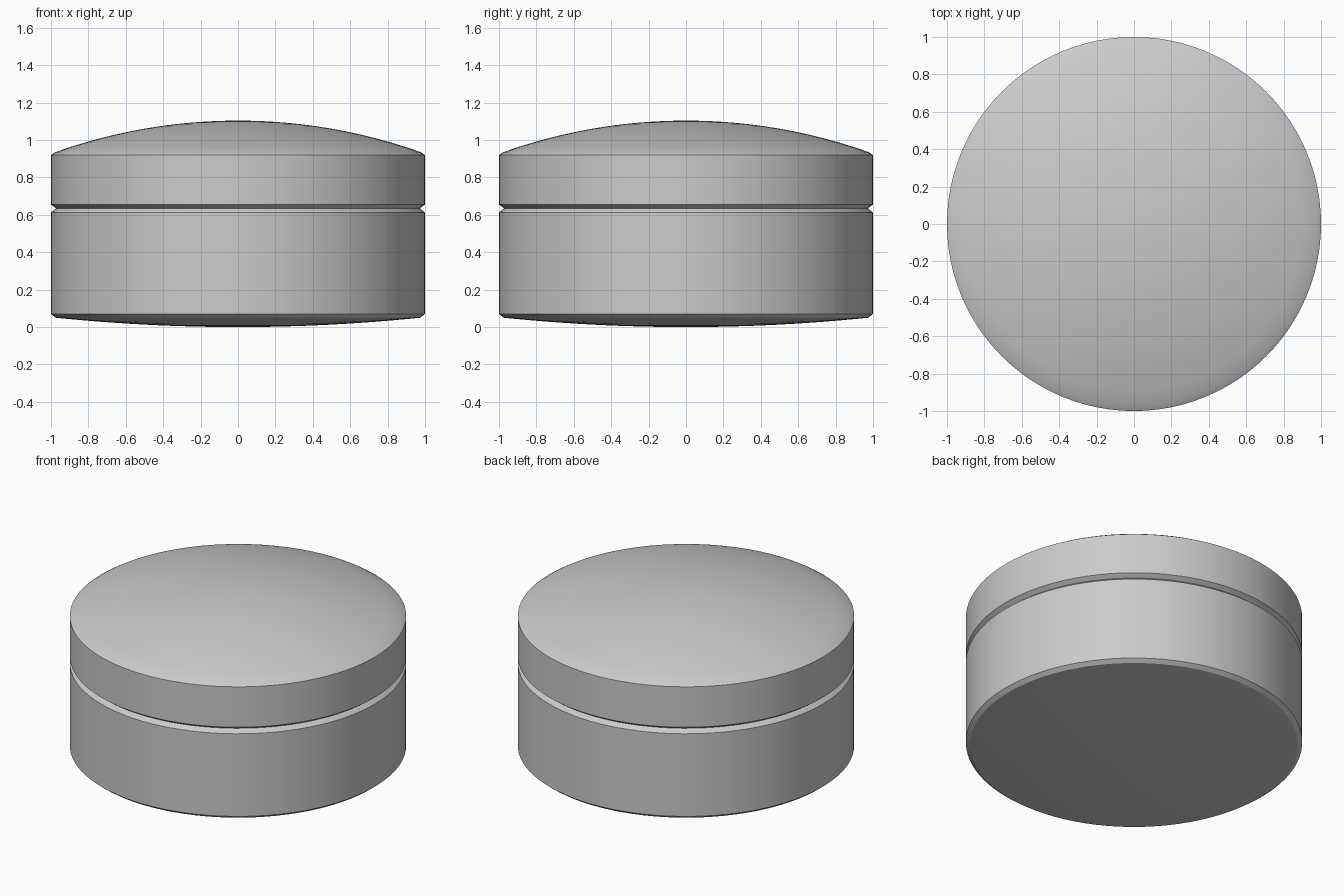
import bpy, bmesh, math

if "Cube" in bpy.data.objects:
    bpy.data.objects.remove(bpy.data.objects["Cube"], do_unlink=True)

SEGMENTS = 96
RIM = 0.975       # radius where the domes meet the bevels
SEAM_Z = 0.635    # height where lid and base meet
SEAM_R = 0.972

grey = bpy.data.materials.new("light grey")
grey.use_nodes = True
colour = (0.6, 0.6, 0.6, 1.0)
grey.diffuse_color = colour
grey.node_tree.nodes["Principled BSDF"].inputs["Base Color"].default_value = colour


def dome(centre_z, rim_z, steps=12):
    """Circular arc from the axis out to the rim, as (radius, height) points."""
    rise = rim_z - centre_z
    ball = (RIM ** 2 + rise ** 2) / (2 * abs(rise))
    sweep = math.asin(RIM / ball)
    sign = math.copysign(1, rise)
    points = []
    for i in range(steps + 1):
        a = sweep * i / steps
        points.append((ball * math.sin(a), centre_z + sign * ball * (1 - math.cos(a))))
    return points


def lathe(name, profile):
    """Spin a profile around z into a closed solid."""
    bm = bmesh.new()
    verts = [bm.verts.new((r, 0, z)) for r, z in profile]
    edges = [bm.edges.new(pair) for pair in zip(verts, verts[1:])]
    bmesh.ops.spin(bm, geom=verts + edges, cent=(0, 0, 0), axis=(0, 0, 1),
                   angle=math.tau, steps=SEGMENTS)
    bmesh.ops.remove_doubles(bm, verts=bm.verts, dist=1e-4)
    bmesh.ops.recalc_face_normals(bm, faces=bm.faces)
    mesh = bpy.data.meshes.new(name)
    bm.to_mesh(mesh)
    bm.free()
    mesh.materials.append(grey)
    obj = bpy.data.objects.new(name, mesh)
    bpy.context.collection.objects.link(obj)
    bpy.ops.object.select_all(action='DESELECT')
    obj.select_set(True)
    bpy.context.view_layer.objects.active = obj
    bpy.ops.object.shade_smooth_by_angle(angle=math.radians(25))
    return obj


# Base: shallow convex bottom, bevelled foot, straight wall, half of the groove
lathe("box_base", dome(0.0, 0.05) + [(1, 0.07), (1, 0.612), (SEAM_R, SEAM_Z), (0, SEAM_Z)])

# Lid: domed top, bevelled shoulder, short wall, other half of the groove
lathe("box_lid", dome(1.104, 0.936) + [(1, 0.92), (1, 0.655), (SEAM_R, SEAM_Z), (0, SEAM_Z)])
